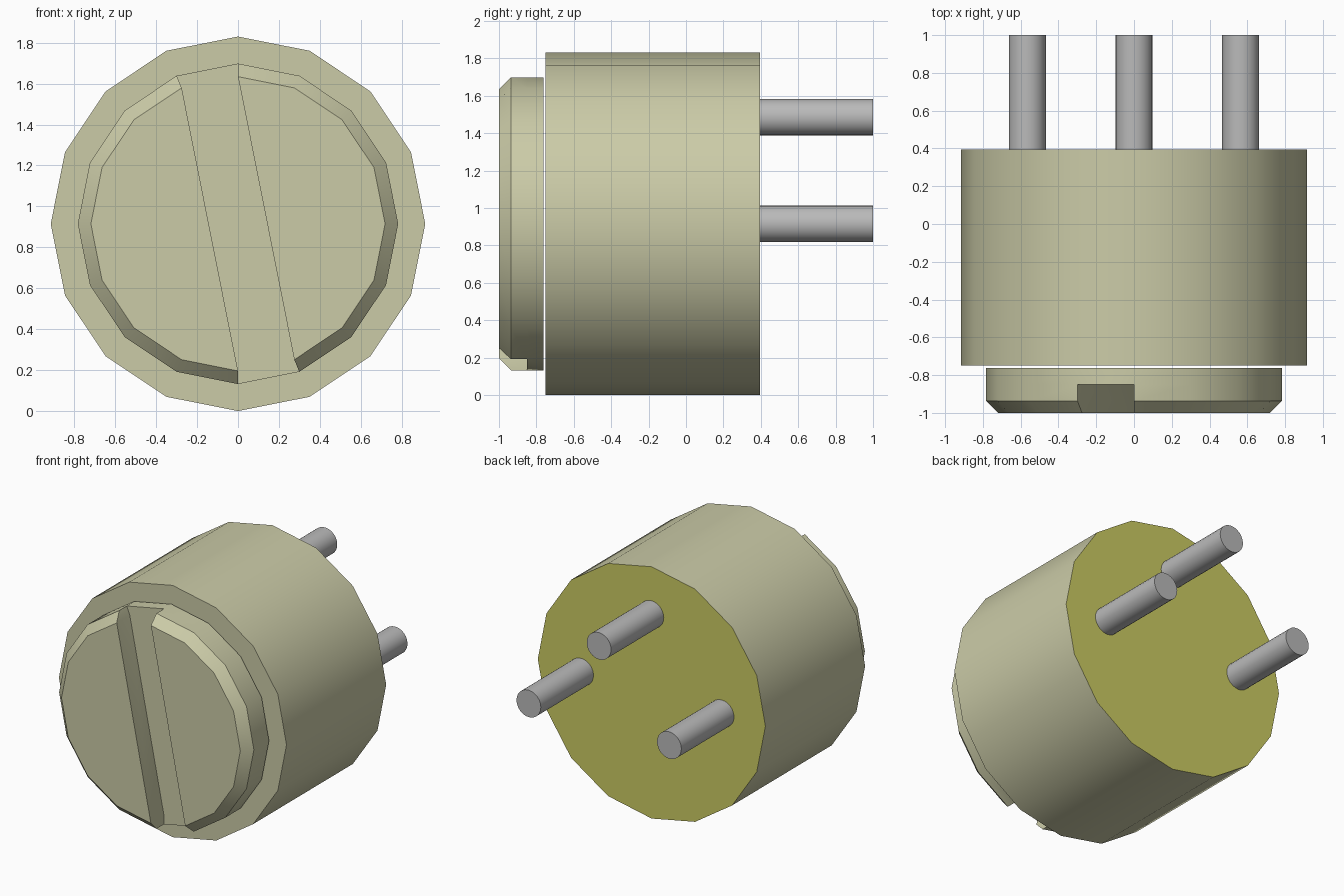
import bpy, bmesh, math
from mathutils import Vector

cube = bpy.data.objects.get("Cube")
if cube:
    bpy.data.objects.remove(cube)

SIDES = 16
AXIS_Z = 0.915        # height of the shared axis
BODY_R, KNOB_R, FACE_R = 0.915, 0.783, 0.719


def material(name, colour):
    mat = bpy.data.materials.new(name)
    mat.use_nodes = True
    rgba = (*colour, 1)
    mat.diffuse_color = rgba
    mat.node_tree.nodes["Principled BSDF"].inputs["Base Color"].default_value = rgba
    return mat


cream = material("pale olive", (0.6, 0.6, 0.39))
olive = material("dark yellow", (0.6, 0.6, 0.123))
grey = material("grey metal", (0.49, 0.49, 0.49))


def ring(bm, radius, y, sides=SIDES, x=0, z=AXIS_Z):
    """Circle of vertices around the y axis, starting at the top."""
    out = []
    for i in range(sides):
        a = math.pi / 2 + 2 * math.pi * i / sides
        out.append(bm.verts.new(Vector((x + radius * math.cos(a), y, z + radius * math.sin(a)))))
    return out


def bridge(bm, a, b):
    n = len(a)
    for i in range(n):
        j = (i + 1) % n
        bm.faces.new((a[i], a[j], b[j], b[i]))


def finish(bm, name, *mats):
    bmesh.ops.recalc_face_normals(bm, faces=bm.faces[:])
    mesh = bpy.data.meshes.new(name)
    bm.to_mesh(mesh)
    bm.free()
    obj = bpy.data.objects.new(name, mesh)
    bpy.context.collection.objects.link(obj)
    for m in mats:
        mesh.materials.append(m)
    bpy.ops.object.select_all(action='DESELECT')
    obj.select_set(True)
    bpy.context.view_layer.objects.active = obj
    bpy.ops.object.shade_smooth_by_angle(angle=math.radians(30))
    return obj


def cylinder(name, radius, y0, y1, mats, sides=SIDES, x=0, z=AXIS_Z):
    bm = bmesh.new()
    front = ring(bm, radius, y0, sides, x, z)
    back = ring(bm, radius, y1, sides, x, z)
    bridge(bm, front, back)
    bm.faces.new(front)
    bm.faces.new(back).material_index = len(mats) - 1
    return finish(bm, name, *mats)


# Housing, with a differently coloured back face
cylinder("body", BODY_R, -0.75, 0.395, [cream, olive])

# Round knob with a bevelled rim and a slanted screwdriver slot
bm = bmesh.new()
back = ring(bm, KNOB_R, -0.762)
floor = ring(bm, KNOB_R, -0.85)
rim = ring(bm, KNOB_R, -0.936)
face = ring(bm, FACE_R, -1.0)
bm.faces.new(back)
bridge(bm, back, floor)
slot = {}             # inner corners of the slot floor
for start in (1, 9):  # the two raised halves
    ids = [(start + i) % SIDES for i in range(SIDES // 2)]
    for i, j in zip(ids, ids[1:]):
        bm.faces.new((floor[i], floor[j], rim[j], rim[i]))
        bm.faces.new((rim[i], rim[j], face[j], face[i]))
    bm.faces.new([face[i] for i in ids])
    ends = (ids[0], ids[-1])
    for e in ends:
        slot[e] = bm.verts.new((face[e].co.x, -0.85, face[e].co.z))
        bm.faces.new((floor[e], rim[e], face[e], slot[e]))
    a, b = ends
    bm.faces.new((slot[a], slot[b], face[b], face[a]))
# Slot floor
bm.faces.new((slot[0], slot[1], slot[8], slot[9]))
bm.faces.new((floor[0], floor[1], slot[1], slot[0]))
bm.faces.new((floor[8], floor[9], slot[9], slot[8]))
finish(bm, "slotted_knob", cream)

# Contact pins
for name, x, z in (("pin_left", 0.565, AXIS_Z), ("pin_right", -0.565, AXIS_Z),
                   ("pin_top", 0, 1.485)):
    cylinder(name, 0.098, 0.39, 1.0, [grey], 24, x, z)
